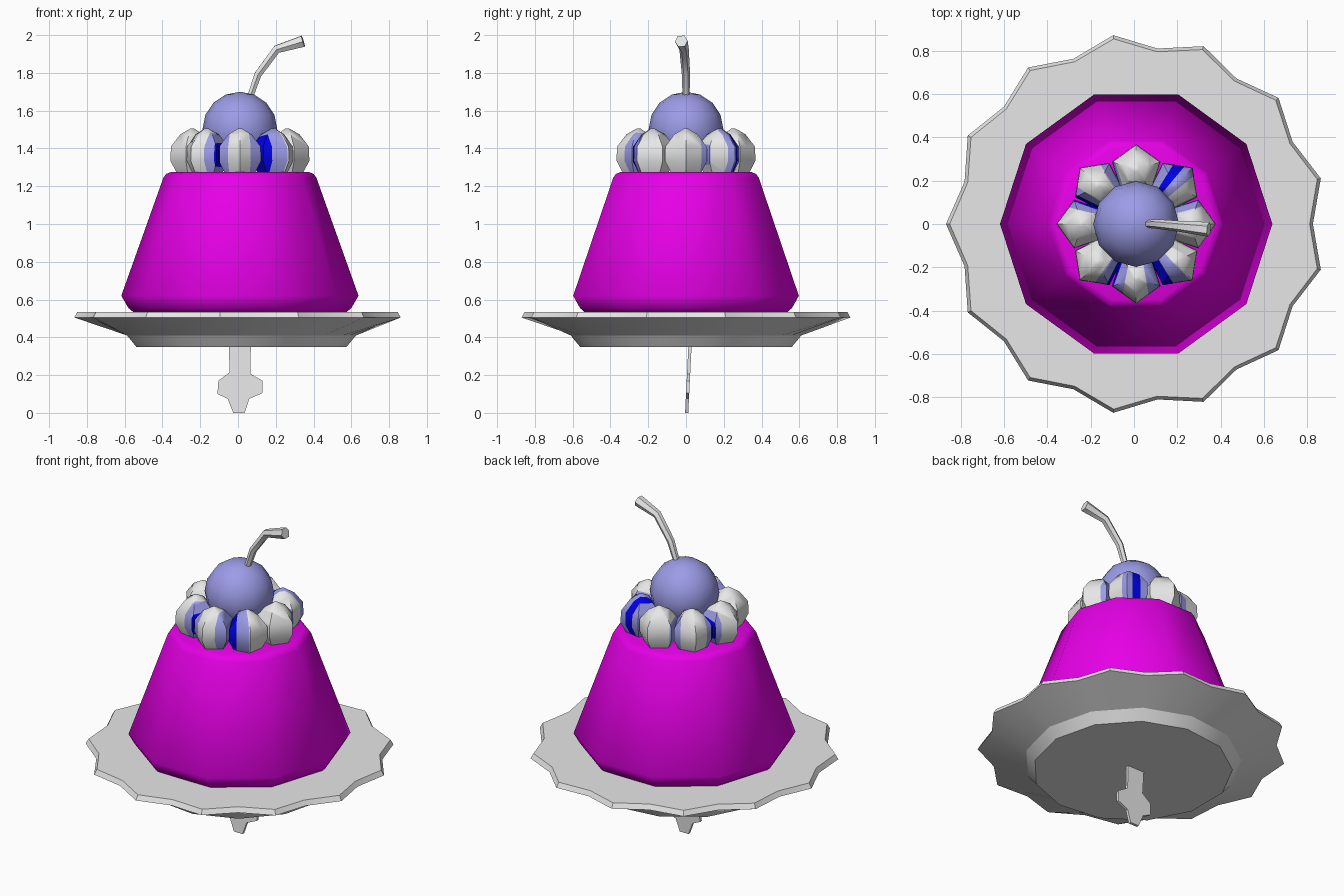
import bpy, bmesh, math
from mathutils import Vector

cube = bpy.data.objects.get("Cube")
if cube:
    bpy.data.objects.remove(cube, do_unlink=True)

CX = 0.01  # axis shared by the round parts


def material(name, rgb):
    m = bpy.data.materials.new(name)
    m.use_nodes = True
    m.diffuse_color = (*rgb, 1)
    m.node_tree.nodes["Principled BSDF"].inputs["Base Color"].default_value = (*rgb, 1)
    return m


GREY = material("pale_grey", (0.8, 0.8, 0.8))
MAGENTA = material("magenta", (0.8, 0.0, 0.8))
LILAC = material("periwinkle", (0.33, 0.33, 0.8))
BLUE = material("deep_blue", (0.0, 0.0, 0.8))


def smooth(obj, degrees):
    bpy.ops.object.select_all(action='DESELECT')
    obj.select_set(True)
    bpy.context.view_layer.objects.active = obj
    bpy.ops.object.shade_smooth_by_angle(angle=math.radians(degrees))


def finish(bm, name, mats, degrees=0):
    bmesh.ops.recalc_face_normals(bm, faces=bm.faces[:])
    mesh = bpy.data.meshes.new(name)
    bm.to_mesh(mesh)
    bm.free()
    obj = bpy.data.objects.new(name, mesh)
    bpy.context.collection.objects.link(obj)
    for m in mats:
        mesh.materials.append(m)
    if degrees:
        smooth(obj, degrees)
    return obj


def lathe(bm, rings, n, centre=(CX, 0), turn=0.0):
    """Closed stack of rings (radius of even corners, radius of odd corners, z)."""
    loops = []
    for even, odd, z in rings:
        loop = []
        for i in range(n):
            a = turn + math.tau * i / n
            r = odd if i % 2 else even
            loop.append(bm.verts.new((centre[0] + r * math.cos(a),
                                      centre[1] + r * math.sin(a), z)))
        loops.append(loop)
    for lo, hi in zip(loops, loops[1:]):
        for i in range(n):
            j = (i + 1) % n
            bm.faces.new((lo[i], lo[j], hi[j], hi[i]))
    bm.faces.new(loops[0][::-1])
    bm.faces.new(loops[-1])


# Scalloped plate: thirteen-sided foot, twenty-six point wavy rim
flat = math.cos(math.pi / 13)
bm = bmesh.new()
lathe(bm, [(0.565, 0.565 * flat, 0.35), (0.615, 0.615 * flat, 0.41),
           (0.815, 0.877, 0.505), (0.80, 0.86, 0.535)], 26)
finish(bm, "plate", [GREY], 25)

# Ten-sided pudding
bm = bmesh.new()
lathe(bm, [(r, r, z) for r, z in ((0.56, 0.53), (0.59, 0.555), (0.628, 0.62),
                                  (0.405, 1.245), (0.39, 1.265), (0.365, 1.275))], 10)
finish(bm, "pudding", [MAGENTA], 60)

# Flat hanging tab under the plate
outline = [(-0.048, 0.36), (-0.045, 0.215), (-0.104, 0.17), (-0.109, 0.10),
           (-0.055, 0.075), (-0.025, 0.0), (0.035, 0.0), (0.06, 0.075),
           (0.13, 0.105), (0.13, 0.17), (0.066, 0.207), (0.068, 0.36)]
bm = bmesh.new()
face = bm.faces.new([bm.verts.new((x, 0.05 * z - 0.005, z)) for x, z in outline])
side = bmesh.ops.extrude_face_region(bm, geom=[face])
bmesh.ops.translate(bm, vec=(0, 0.017, 0),
                    verts=[v for v in side["geom"] if isinstance(v, bmesh.types.BMVert)])
finish(bm, "hanging_tab", [GREY])

# Ring of eight five-sided cream dollops
bm = bmesh.new()
for k in range(8):
    a = math.tau * k / 8
    lathe(bm, [(r, r, z) for r, z in ((0.085, 1.272), (0.118, 1.335), (0.115, 1.41),
                                      (0.065, 1.475), (0.012, 1.505))], 5,
          (CX + 0.25 * math.cos(a), 0.25 * math.sin(a)), a)

# Coloured streaks: angle, half width of blue, half width of lilac
STREAKS = [(20, 0, 5), (54, 4, 14), (115, 0, 6), (157, 3, 9), (247, 3, 12), (297, 5, 17)]
for angle, blue, lilac in STREAKS:
    for offset in {-lilac, -blue, blue, lilac}:
        t = math.radians(angle + offset)
        bmesh.ops.bisect_plane(bm, geom=bm.verts[:] + bm.edges[:] + bm.faces[:],
                               plane_co=(CX, 0, 0),
                               plane_no=(-math.sin(t), math.cos(t), 0))
for f in bm.faces:
    c = f.calc_center_median()
    direction = math.degrees(math.atan2(c.y, c.x - CX))
    for angle, blue, lilac in STREAKS:
        away = abs((direction - angle + 180) % 360 - 180)
        if away < lilac:
            f.material_index = 2 if away < blue else 1
finish(bm, "cream_ring", [GREY, LILAC, BLUE], 50)

# Cherry
bm = bmesh.new()
bmesh.ops.create_uvsphere(bm, u_segments=12, v_segments=8, radius=0.198)
bmesh.ops.translate(bm, vec=(CX, 0, 1.502), verts=bm.verts[:])
finish(bm, "cherry", [LILAC], 60)

# Bent stem, flaring towards its tip
path = [((0.06, 0, 1.66), 0.018), ((0.105, 0, 1.79), 0.022),
        ((0.205, -0.01, 1.925), 0.025), ((0.345, -0.025, 1.968), 0.034)]
curve = bpy.data.curves.new("stem", 'CURVE')
curve.dimensions = '3D'
curve.bevel_depth = 1.0
curve.bevel_resolution = 1
curve.use_fill_caps = True
spline = curve.splines.new('POLY')
spline.points.add(len(path) - 1)
for p, (co, radius) in zip(spline.points, path):
    p.co = (*co, 1)
    p.radius = radius
curve.materials.append(GREY)
stem = bpy.data.objects.new("stem", curve)
bpy.context.collection.objects.link(stem)
bpy.ops.object.select_all(action='DESELECT')
stem.select_set(True)
bpy.context.view_layer.objects.active = stem
bpy.ops.object.convert(target='MESH')
smooth(bpy.context.view_layer.objects.active, 50)
